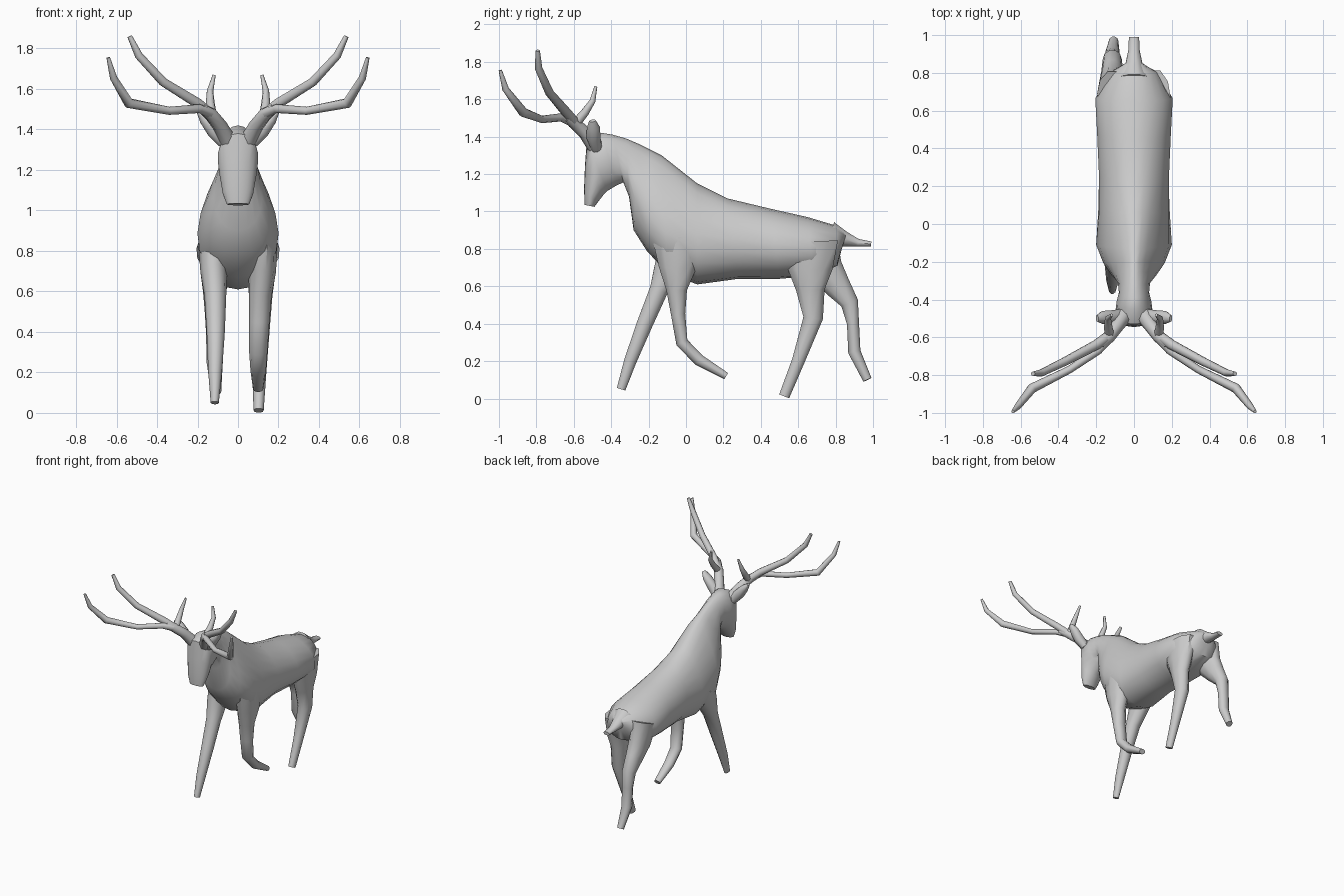
import bpy, bmesh
from math import sin, cos, pi
from mathutils import Vector


def skin(name, rings, mirror=False):
    """Bridge equal-sized rings of points into a closed smooth skin."""
    bm = bmesh.new()
    vs = [[bm.verts.new(p) for p in ring] for ring in rings]
    n = len(vs[0])
    for a, b in zip(vs, vs[1:]):
        for i in range(n):
            j = (i + 1) % n
            bm.faces.new((a[i], a[j], b[j], b[i]))
    bm.faces.new(vs[0])
    bm.faces.new(vs[-1])
    bmesh.ops.recalc_face_normals(bm, faces=bm.faces)
    me = bpy.data.meshes.new(name)
    bm.to_mesh(me)
    bm.free()
    ob = bpy.data.objects.new(name, me)
    bpy.context.collection.objects.link(ob)
    if mirror:
        ob.modifiers.new("Mirror", 'MIRROR').use_axis = (True, False, False)
    bpy.ops.object.select_all(action='DESELECT')
    ob.select_set(True)
    bpy.context.view_layer.objects.active = ob
    bpy.ops.object.shade_smooth_by_angle(angle=0.9)
    return ob


def limb(name, path, ref=(1, 0, 0), sides=10, mirror=False):
    """Tapered tube; path items are (x, y, z, radius along ref, other radius)."""
    pts = [Vector(p[:3]) for p in path]
    rings = []
    for i, p in enumerate(path):
        d0 = (pts[i] - pts[max(i - 1, 0)]).normalized()
        d1 = (pts[min(i + 1, len(pts) - 1)] - pts[i]).normalized()
        t = (d0 + d1).normalized()
        u = Vector(ref)
        u = (u - t * u.dot(t)).normalized()
        v = t.cross(u)
        rings.append([pts[i] + u * p[3] * cos(2 * pi * k / sides)
                      + v * p[-1] * sin(2 * pi * k / sides) for k in range(sides)])
    return skin(name, rings, mirror)


# Body, neck and head: top (y, z), bottom (y, z), half width, pear shape
sections = [
    (.86, .89, .83, .79, .05, 0),
    (.80, .925, .81, .71, .125, 0),
    (.65, .97, .68, .655, .205, .1),
    (.45, 1.015, .50, .64, .195, .1),
    (.22, 1.07, .28, .64, .185, .1),
    (.06, 1.15, .06, .61, .185, .25),
    (-.13, 1.30, -.10, .67, .185, .45),
    (-.20, 1.335, -.21, .79, .15, .45),
    (-.25, 1.36, -.28, .90, .115, .3),
    (-.32, 1.39, -.305, 1.08, .085, .1),
    (-.39, 1.41, -.335, 1.155, .08, 0),
    (-.45, 1.42, -.37, 1.14, .092, 0),
    (-.53, 1.38, -.42, 1.11, .10, -.1),
    (-.54, 1.25, -.44, 1.09, .09, 0),
    (-.545, 1.12, -.475, 1.045, .075, 0),
    (-.542, 1.035, -.49, 1.025, .055, 0),
]
rings = []
for ty, tz, by, bz, w, pear in sections:
    top, bot = Vector((0, ty, tz)), Vector((0, by, bz))
    c, h = (top + bot) / 2, (top - bot) / 2
    ring = []
    for k in range(20):
        a = 2 * pi * k / 20
        ring.append(c + h * sin(a) + Vector((w * cos(a) * (1 - pear * sin(a)), 0, 0)))
    rings.append(ring)
skin("body_and_head", rings)

# Legs in a walking pose
limb("front_leg_right", [
    (.12, -.04, .86, .075, .15), (.12, -.045, .70, .068, .105),
    (.11, -.05, .58, .056, .058), (.105, -.042, .45, .05, .04),
    (.10, -.022, .30, .045, .034), (.10, .07, .205, .038, .033),
    (.10, .215, .12, .026, .02)])
limb("front_leg_left", [
    (-.12, -.03, .82, .075, .13), (-.12, -.09, .70, .066, .085),
    (-.112, -.145, .58, .054, .052), (-.11, -.22, .40, .045, .045),
    (-.113, -.298, .20, .034, .035), (-.115, -.347, .05, .02, .025)])
limb("hind_leg_right", [
    (.115, .66, .84, .08, .16), (.115, .665, .69, .07, .125),
    (.112, .665, .58, .058, .08), (.108, .68, .43, .05, .055),
    (.105, .60, .20, .035, .036), (.102, .525, .012, .025, .03)])
limb("hind_leg_left", [
    (-.115, .69, .84, .08, .13), (-.115, .745, .69, .07, .10),
    (-.115, .81, .60, .058, .075), (-.115, .875, .51, .05, .05),
    (-.115, .893, .40, .043, .034), (-.115, .90, .25, .04, .035),
    (-.108, .97, .10, .025, .025)])

# Tail
limb("tail", [
    (0, .77, .88, .08, .07), (0, .85, .852, .045, .042),
    (0, .92, .832, .03, .022), (0, .99, .826, .027, .014)])

# Ears
limb("ears", [
    (.07, -.48, 1.34, .03, .035), (.12, -.495, 1.395, .038, .038),
    (.165, -.495, 1.45, .035, .028), (.195, -.50, 1.485, .018, .01)],
    ref=(0, 1, 0), mirror=True)

# Antlers: thick base, two long beams and a short rear tine
across = (.7, .7, 0)
limb("antler_bases", [
    (.05, -.48, 1.34, .045), (.09, -.54, 1.42, .036),
    (.135, -.60, 1.475, .034), (.18, -.64, 1.505, .025)],
    across, 8, True)
limb("antler_upper_beams", [
    (.13, -.59, 1.47, .028), (.20, -.64, 1.53, .027), (.37, -.73, 1.635, .023),
    (.49, -.788, 1.765, .02), (.535, -.793, 1.86, .012)],
    across, 8, True)
limb("antler_lower_beams", [
    (.13, -.60, 1.475, .028), (.19, -.67, 1.503, .022), (.34, -.77, 1.492, .02),
    (.54, -.87, 1.53, .026), (.615, -.965, 1.655, .018), (.641, -.993, 1.755, .009)],
    across, 8, True)
limb("antler_rear_tines", [
    (.13, -.59, 1.47, .026), (.137, -.54, 1.53, .022),
    (.138, -.50, 1.59, .016), (.118, -.482, 1.668, .008)],
    across, 8, True)
